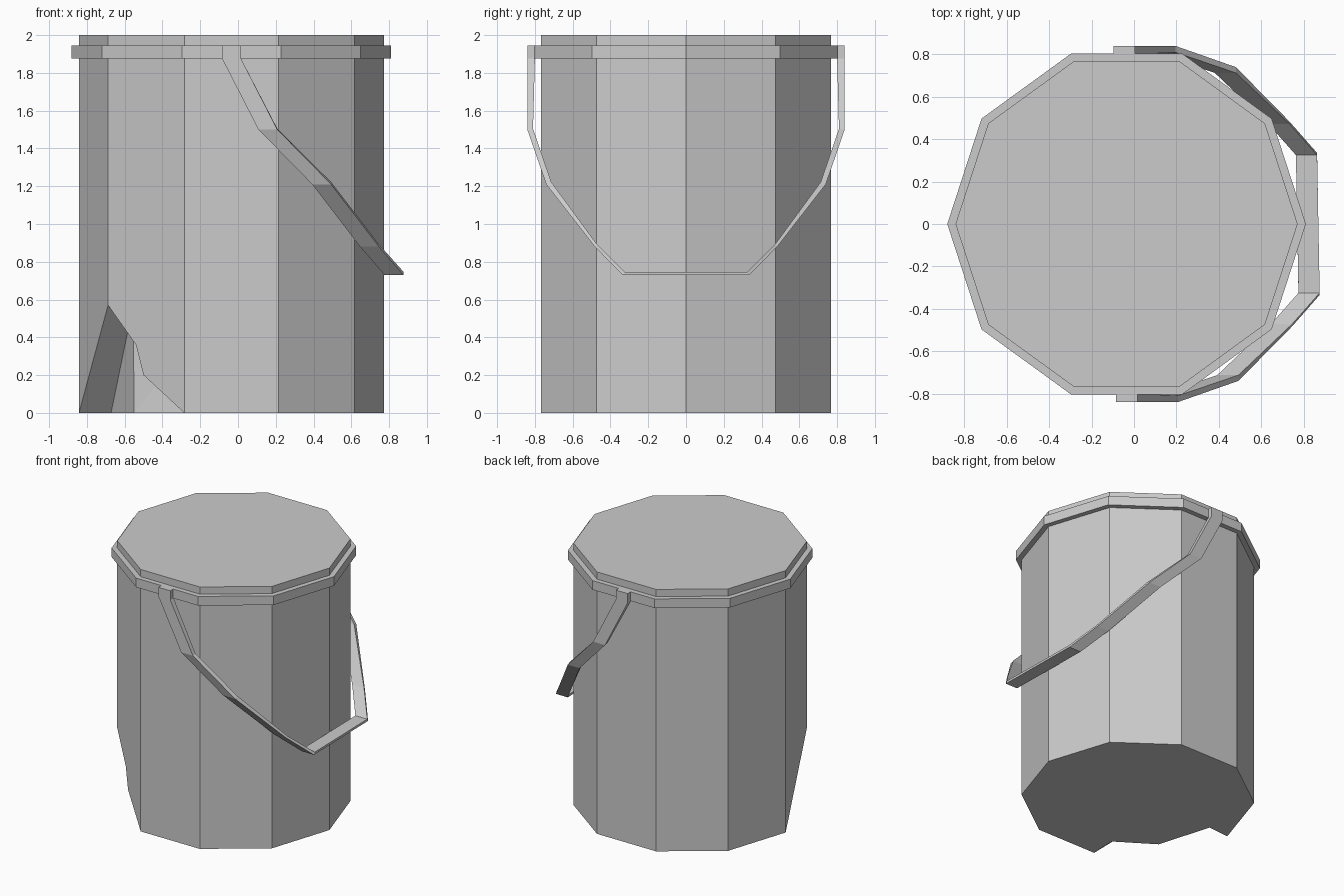
import bpy, bmesh
from math import cos, sin, radians

if "Cube" in bpy.data.objects:
    bpy.data.objects.remove(bpy.data.objects["Cube"])

CX = -0.035   # axis of the bucket
R = 0.807     # body radius
SIDES = 10


def ring_points(r, z):
    return [(CX + r * cos(radians(36 * k)), r * sin(radians(36 * k)), z) for k in range(SIDES)]


def finish(name, bm):
    bmesh.ops.recalc_face_normals(bm, faces=bm.faces)
    mesh = bpy.data.meshes.new(name)
    bm.to_mesh(mesh)
    bm.free()
    obj = bpy.data.objects.new(name, mesh)
    bpy.context.collection.objects.link(obj)
    return obj


def bridge_loops(bm, loops, closed):
    """Quads between successive vertex loops."""
    n = len(loops)
    for i in range(n if closed else n - 1):
        a, b = loops[i], loops[(i + 1) % n]
        m = len(a)
        for j in range(m):
            bm.faces.new((a[j], a[(j + 1) % m], b[(j + 1) % m], b[j]))


# Bucket body with closed lid and a broken notch at the front left foot
bm = bmesh.new()
new = lambda p: bm.verts.new(p)
top = [new(p) for p in ring_points(R, 2.0)]
low_pts = ring_points(R, 0.0)
low = {k: new(p) for k, p in enumerate(low_pts) if k != 6}
# outer break line on the wall, and the same line set inwards
outer = [low[5]] + [new(p) for p in
                    [(low_pts[6][0], low_pts[6][1], 0.57), (-0.54, -0.583, 0.36), (-0.50, -0.612, 0.20)]] + [low[7]]
inner = [new(p) for p in
         [(-0.672, 0.015, 0), (-0.555, -0.375, 0.57), (-0.43, -0.44, 0.36), (-0.38, -0.46, 0.215), (-0.275, -0.57, 0)]]
corner = new((-0.55, -0.39, 0))
for k in range(SIDES):
    n = (k + 1) % SIDES
    if k == 5:
        bm.faces.new((low[5], outer[1], top[6], top[5]))
    elif k == 6:
        bm.faces.new((*outer[1:], top[7], top[6]))
    else:
        bm.faces.new((low[k], low[n], top[n], top[k]))
for i in range(4):
    bm.faces.new((outer[i], outer[i + 1], inner[i + 1], inner[i]))
bm.faces.new((inner[0], corner, inner[1]))
bm.faces.new((corner, inner[3], inner[2], inner[1]))
bm.faces.new((corner, inner[4], inner[3]))
bm.faces.new(top)
bm.faces.new([low[k] for k in range(6)] + [inner[0], corner, inner[4]] + [low[k] for k in (7, 8, 9)])
finish("bucket_body", bm)

# Raised band below the lid
bm = bmesh.new()
section = [(R - 0.01, 1.875), (0.846, 1.875), (0.846, 1.945), (R - 0.01, 1.945)]
bridge_loops(bm, [[bm.verts.new(p) for p in ring_points(r, z)] for r, z in section], True)
finish("rim_band", bm)

# Hanging flat-strap handle: x centre, outer y/z, inner y/z for one half
half = [(-0.04, 0.84, 1.945, 0.80, 1.945),
        (-0.04, 0.84, 1.875, 0.80, 1.875),
        (0.152, 0.84, 1.50, 0.81, 1.505),
        (0.437, 0.74, 1.21, 0.713, 1.222),
        (0.69, 0.483, 0.88, 0.472, 0.893),
        (0.82, 0.335, 0.73, 0.325, 0.747)]
stations = [(x, -1, *s) for x, *s in half] + [(x, 1, *s) for x, *s in reversed(half)]
bm = bmesh.new()
loops = []
for x, side, yo, zo, yi, zi in stations:
    x -= 0.006 * side
    w = 0.05
    loops.append([bm.verts.new(p) for p in [(x - w, side * yo, zo), (x + w, side * yo, zo),
                                            (x + w, side * yi, zi), (x - w, side * yi, zi)]])
bridge_loops(bm, loops, False)
bm.faces.new(loops[0])
bm.faces.new(loops[-1])
finish("handle", bm)
